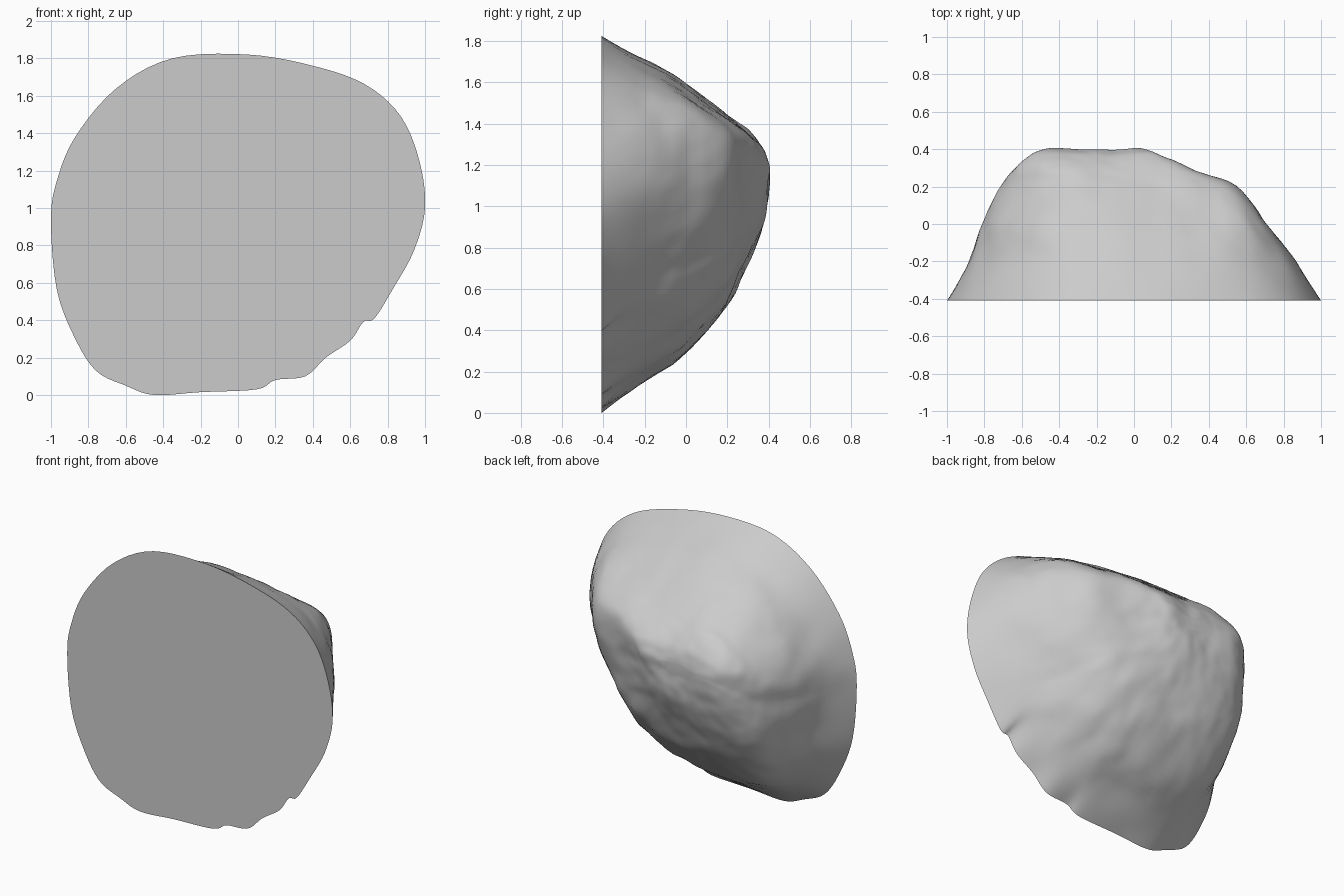
import bpy, bmesh, math
from mathutils import Vector, noise

cube = bpy.data.objects.get("Cube")
if cube:
    bpy.data.objects.remove(cube, do_unlink=True)

# Rim of the flat front face (x, z), anticlockwise
RIM = [(1, 1.0), (.97, 1.25), (.87, 1.49), (.68, 1.66), (.4, 1.76), (.05, 1.82),
       (-.35, 1.8), (-.65, 1.64), (-.87, 1.38), (-.97, 1.14), (-1, .93),
       (-.97, .57), (-.88, .32), (-.76, .13), (-.6, .05), (-.45, 0), (-.2, .015),
       (.1, .03), (.2, .08), (.36, .1), (.47, .2), (.6, .29), (.67, .39),
       (.73, .41), (.83, .57), (.94, .77)]

# Slices from front to back: y, left x, right x, bottom z, top z
SLICES = [(-.41, -1, 1, 0, 1.83), (-.2, -.89, .88, .15, 1.73),
          (0, -.81, .74, .285, 1.61), (.2, -.71, .56, .51, 1.45),
          (.3, -.64, .3, .71, 1.38), (.37, -.53, .14, .91, 1.3),
          (.4, -.43, .06, 1.04, 1.23), (.41, -.3, -.08, 1.1, 1.18)]


def smooth(points, steps, closed):
    """Catmull-Rom curve through points of any dimension."""
    n = len(points)
    pick = (lambda i: points[i % n]) if closed else (lambda i: points[max(0, min(n - 1, i))])
    out = []
    for i in range(n if closed else n - 1):
        for s in range(steps):
            t = s / steps
            out.append([.5 * (2 * b + (c - a) * t + (2 * a - 5 * b + 4 * c - d) * t ** 2
                              + (3 * b - a - 3 * c + d) * t ** 3)
                        for a, b, c, d in zip(pick(i - 1), pick(i), pick(i + 1), pick(i + 2))])
    return out if closed else out + [list(points[-1])]


def section(sharp, soft, depth):
    """Unit outline: notches fade with depth, left ridge rises, right side stays full."""
    p = sharp.lerp(soft, min(1, depth * 3))
    if p.x > 0:
        p.y += .45 * depth * p.x * (1 - min(1, p.y ** 2))
    else:
        p *= 1 + (.2 if p.y > 0 else .06) * depth * abs(p.x * p.y)
    return p


def weather(p):
    """Uneven dents and bumps that fade out at the front rim."""
    fade = min(1, (p.y + .41) / .3)
    bump = (.016 * noise.noise(p * 2.6) + .014 * noise.noise(p * 5)
            + .005 * noise.noise(p * 13))
    q = p + (p - Vector((-.1, -.3, 1))).normalized() * bump * fade
    q.y = min(q.y, .41)
    return q


# Rock body: rim shape fitted to every slice and bridged
rim = [Vector((x, z / .915 - 1)) for x, z in smooth(RIM, 5, True)]
count = len(rim)
soft_rim = [sum((rim[(i + k) % count] for k in range(-6, 7)), Vector((0, 0))) / 13
            for i in range(count)]
bm = bmesh.new()
rings = []
for y, left, right, low, high in smooth(SLICES, 6, False):
    depth = min(1, (y + .41) / .6)
    ring = []
    for sharp, soft in zip(rim, soft_rim):
        u, v = section(sharp, soft, depth)
        ring.append(bm.verts.new(weather(Vector((
            left + (u + 1) / 2 * (right - left), y, low + (v + 1) / 2 * (high - low))))))
    rings.append(ring)
for a, b in zip(rings, rings[1:]):
    for i in range(count):
        j = (i + 1) % count
        bm.faces.new((a[i], a[j], b[j], b[i]))
bm.faces.new(rings[0])
bm.faces.new(list(reversed(rings[-1])))
bmesh.ops.recalc_face_normals(bm, faces=bm.faces)

mesh = bpy.data.meshes.new("rock")
bm.to_mesh(mesh)
bm.free()
rock = bpy.data.objects.new("rock", mesh)
bpy.context.collection.objects.link(rock)

# Plain grey stone
stone = bpy.data.materials.new("grey_stone")
stone.use_nodes = True
colour = (.6, .6, .6, 1)
stone.diffuse_color = colour
stone.node_tree.nodes["Principled BSDF"].inputs["Base Color"].default_value = colour
mesh.materials.append(stone)

bpy.ops.object.select_all(action='DESELECT')
rock.select_set(True)
bpy.context.view_layer.objects.active = rock
bpy.ops.object.shade_smooth_by_angle(angle=math.radians(35))
